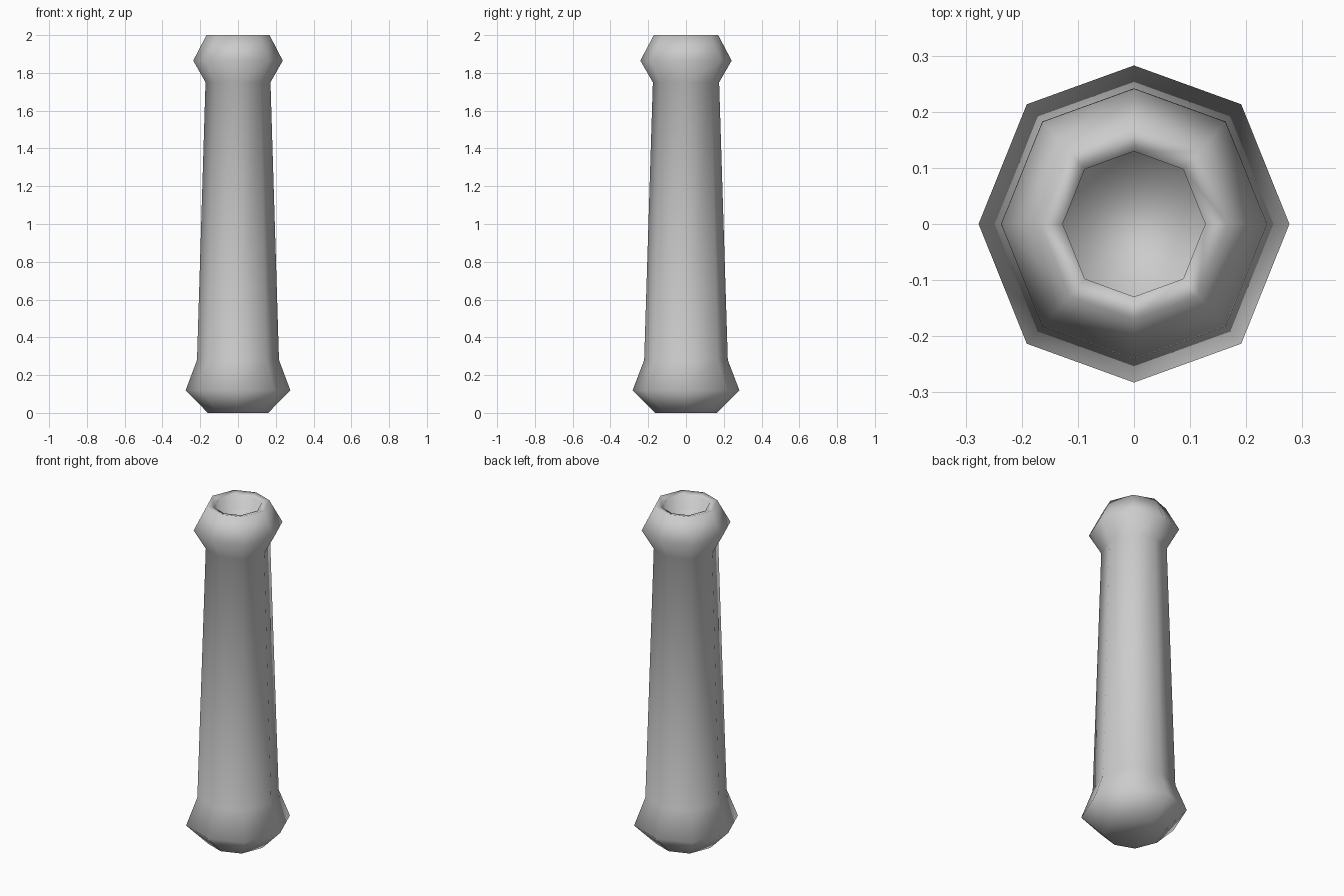
import bpy, bmesh

if "Cube" in bpy.data.objects:
    bpy.data.objects.remove(bpy.data.objects["Cube"])

# One quarter-symmetric octagon cross-section, scaled for every ring
SECTION = [(1, 0), (0.69, 0.77), (0, 1.02), (-0.69, 0.77),
           (-1, 0), (-0.69, -0.77), (0, -1.02), (0.69, -0.77)]

# Profile (radius, height): foot, base bulge, shaft, top bulge, rim, shallow socket
PROFILE = [(0.16, 0.0), (0.277, 0.12), (0.217, 0.28), (0.172, 1.75),
           (0.237, 1.865), (0.167, 2.0), (0.127, 1.99), (0.127, 1.91)]


def lathe(name, profile):
    bm = bmesh.new()
    rings = [[bm.verts.new((r * x, r * y, z)) for x, y in SECTION]
             for r, z in profile]
    n = len(SECTION)
    for low, high in zip(rings, rings[1:]):
        for i in range(n):
            j = (i + 1) % n
            bm.faces.new((low[i], low[j], high[j], high[i]))
    # Close the underside and the socket floor
    bm.faces.new(rings[0][::-1])
    bm.faces.new(rings[-1])
    bmesh.ops.recalc_face_normals(bm, faces=bm.faces)
    for f in bm.faces:
        f.smooth = True
    mesh = bpy.data.meshes.new(name)
    bm.to_mesh(mesh)
    bm.free()
    obj = bpy.data.objects.new(name, mesh)
    bpy.context.collection.objects.link(obj)
    return obj


lathe("turned_post", PROFILE)
